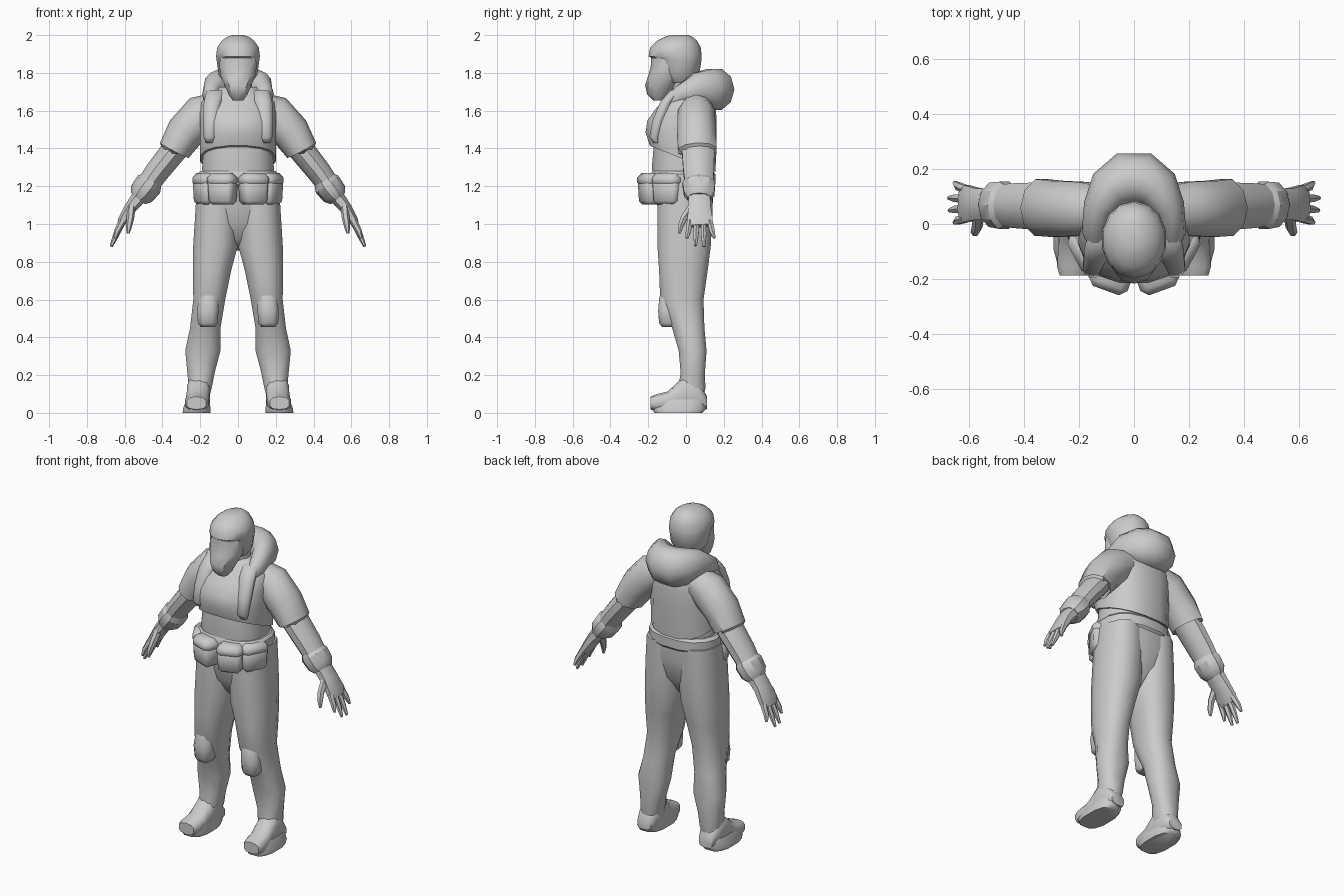
import bpy, bmesh
from math import cos, sin, pi, copysign, radians
from mathutils import Vector, Matrix

X, Y, Z = Vector((1, 0, 0)), Vector((0, 1, 0)), Vector((0, 0, 1))


def finish(name, bm, mirror, angle):
    bmesh.ops.recalc_face_normals(bm, faces=bm.faces)
    me = bpy.data.meshes.new(name)
    bm.to_mesh(me)
    bm.free()
    ob = bpy.data.objects.new(name, me)
    bpy.context.collection.objects.link(ob)
    bpy.ops.object.select_all(action='DESELECT')
    ob.select_set(True)
    bpy.context.view_layer.objects.active = ob
    bpy.ops.object.shade_smooth_by_angle(angle=radians(angle))
    if mirror:
        ob.modifiers.new("Mirror", 'MIRROR')
    return ob


def loft(name, rings, n=12, axes=(X, Y), side=None, p=2.0, mirror=False, angle=40):
    """Skin rings (x, y, z, ru, rv[, tilt]); with side set, rings follow the path."""
    bm = bmesh.new()
    pts = [Vector(r[:3]) for r in rings]
    loops = []
    for i, r in enumerate(rings):
        u, v = axes
        if side is not None:
            t = (pts[min(i + 1, len(pts) - 1)] - pts[max(i - 1, 0)]).normalized()
            u = (side - t * side.dot(t)).normalized()
            v = t.cross(u)
        tilt = r[5] if len(r) > 5 else 0
        loop = []
        for k in range(n):
            a = 2 * pi * (k + 0.5) / n
            c, s = cos(a), sin(a)
            c = copysign(abs(c) ** (2 / p), c) * r[3]
            s = copysign(abs(s) ** (2 / p), s) * r[4]
            loop.append(bm.verts.new(pts[i] + u * c + v * s + Z * tilt * s))
        loops.append(loop)
    for a, b in zip(loops, loops[1:]):
        for k in range(n):
            bm.faces.new((a[k], a[(k + 1) % n], b[(k + 1) % n], b[k]))
    bm.faces.new(loops[0])
    bm.faces.new(loops[-1])
    return finish(name, bm, mirror, angle)


def column(name, rows, **kw):
    """Upright centred loft from rows (z, half width, front y, back y[, tilt])."""
    return loft(name, [(0, (f + b) / 2, z, w, (b - f) / 2, *t)
                       for z, w, f, b, *t in rows], **kw)


def block(name, centre, size, turn=0, bevel=0.015, taper=1.0):
    bm = bmesh.new()
    bmesh.ops.create_cube(bm, size=1)
    for v in bm.verts:
        if v.co.z < 0:
            v.co.x *= taper
            v.co.y *= taper
    bmesh.ops.scale(bm, vec=size, verts=bm.verts)
    bmesh.ops.bevel(bm, geom=bm.edges[:], offset=bevel, segments=1, affect='EDGES')
    bmesh.ops.transform(bm, verts=bm.verts, matrix=Matrix.Translation(centre)
                        @ Matrix.Rotation(radians(turn), 4, 'Z'))
    return finish(name, bm, True, 50)


# Head: helmet with brow, breathing mask, neck
column("helmet", [(1.75, .075, -.10, .03), (1.79, .105, -.15, .07),
                  (1.875, .117, -.176, .083), (1.888, .119, -.198, .083),
                  (1.935, .113, -.19, .078), (1.97, .088, -.155, .058),
                  (1.99, .06, -.115, .035), (2.0, .03, -.085, .015)], n=14)
column("face_mask", [(1.655, .03, -.175, -.12), (1.685, .052, -.205, -.09),
                     (1.735, .074, -.217, -.05), (1.785, .097, -.2, -.02),
                     (1.83, .102, -.187, -.02), (1.88, .1, -.185, -.02)], n=10, p=2.3)
column("neck", [(1.58, .09, -.08, .1), (1.69, .078, -.075, .07), (1.82, .075, -.08, .06)])

# Cropped jacket: hem rises toward the front
column("jacket", [(1.345, .188, -.17, .14, -.4), (1.345, .203, -.195, .158, -.4),
                  (1.42, .205, -.217, .163, -.35), (1.50, .205, -.208, .165, -.25),
                  (1.58, .205, -.168, .165, -.15), (1.645, .195, -.13, .155),
                  (1.695, .155, -.09, .13), (1.725, .10, -.06, .09)], n=16, p=2.4)
loft("chest_drape", [(.125, -.05, 1.71, .045, .035), (.135, -.105, 1.645, .05, .035),
                     (.143, -.145, 1.55, .045, .035), (.148, -.168, 1.46, .036, .028),
                     (.15, -.16, 1.43, .022, .015)], n=8, mirror=True, angle=60)
column("undershirt", [(1.22, .19, -.175, .14), (1.30, .193, -.183, .14),
                      (1.46, .18, -.17, .13)], n=16, p=2.4)

# Lowered hood wrapped behind the neck
half = [(.125, -.11, 1.62, .03, .025), (.145, -.03, 1.685, .05, .045),
        (.125, .06, 1.72, .085, .06), (.085, .125, 1.718, .108, .085),
        (.035, .158, 1.712, .115, .102)]
loft("hood", half + [(-h[0], *h[1:]) for h in reversed(half)],
     n=10, side=Z, angle=60)

# Arms: sleeve, forearm, glove cuff
loft("sleeve", [(.08, .05, 1.625, .085, .08), (.19, .055, 1.575, .103, .112),
                (.28, .055, 1.485, .107, .102), (.337, .06, 1.39, .108, .086),
                (.333, .06, 1.385, .085, .065)], n=10, side=Y, mirror=True)
loft("forearm", [(.29, .06, 1.45, .085, .07), (.35, .065, 1.375, .09, .068),
                 (.43, .067, 1.275, .085, .064), (.49, .07, 1.19, .075, .058)],
     n=10, side=Y, mirror=True)
loft("glove_cuff", [(.453, .068, 1.235, .075, .058), (.472, .068, 1.21, .09, .075),
                    (.51, .07, 1.16, .085, .07), (.53, .07, 1.135, .065, .048)],
     n=10, side=Y, mirror=True, angle=30)

# Gloved hand with fingers
loft("palm", [(.51, .07, 1.16, .06, .045), (.57, .072, 1.085, .062, .034),
              (.61, .074, 1.02, .072, .027), (.625, .076, .99, .066, .018)],
     n=8, side=Y, p=2.5, mirror=True)
for i, (y0, y1, tip) in enumerate([(.02, .005, .925), (.056, .05, .885),
                                   (.092, .095, .88), (.126, .15, .925)]):
    dx = (1 - tip) * .45
    loft(f"finger_{i + 1}", [(.612, y0, 1.015, .017, .02),
                             (.63 + dx * .3, (y0 + y1) / 2, (1 + tip) / 2, .016, .016),
                             (.618 + dx, y1, tip, .008, .008)],
         n=6, side=Y, mirror=True)
loft("thumb", [(.565, .03, 1.085, .025, .022), (.57, -.012, 1.03, .02, .02),
               (.578, -.03, .985, .016, .016), (.582, -.034, .95, .008, .008)],
     n=6, side=Y, mirror=True)

# Belt and pouches with flaps
column("belt", [(1.195, .205, -.175, .145), (1.21, .218, -.19, .158),
                (1.265, .218, -.19, .158), (1.28, .203, -.18, .145)], n=16, p=2.4)
for part, c, turn, w, d in (("front_pouch", (.081, -.183), 20, .15, .125),
                            ("side_pouch", (.172, -.098), 62, .16, .10)):
    block(part, (*c, 1.168), (w * .95, d * .93, .13), turn, .018, .9)
    block(part + "_flap", (*c, 1.232), (w, d, .075), turn, .025)

# Trousers and boot shafts
loft("trouser_leg", [(.207, .02, .06, .05, .07), (.2, .03, .13, .062, .075),
                     (.196, .036, .21, .074, .066),
                     (.186, .035, .33, .096, .076), (.173, .012, .45, .083, .088),
                     (.152, -.022, .6, .087, .118), (.138, -.014, .75, .104, .132),
                     (.12, -.01, .88, .121, .145), (.113, -.006, 1.05, .117, .15),
                     (.108, -.006, 1.22, .112, .15)],
     n=12, p=2.4, mirror=True, angle=60)
column("trouser_seat", [(.86, .025, -.04, .03), (.92, .08, -.095, .07),
                        (1.0, .15, -.138, .12), (1.12, .219, -.158, .146),
                        (1.24, .212, -.165, .147)], n=16, p=2.5, angle=60)
loft("knee_pad", [(.16, -.085, .455, .04, .045), (.16, -.09, .475, .056, .056),
                  (.16, -.095, .54, .06, .056), (.155, -.09, .61, .056, .055),
                  (.15, -.08, .66, .04, .045)], n=8, p=2.5, mirror=True, angle=50)

# Boots: foot lofted heel to toe, flaring toward the sole
loft("boot_foot", [(.208, .11, .055, .046, .035), (.207, .07, .08, .06, .075),
                   (.209, .0, .105, .063, .1), (.21, -.045, .085, .063, .078),
                   (.214, -.095, .06, .064, .054), (.218, -.155, .053, .064, .046),
                   (.22, -.187, .052, .052, .034)],
     n=10, axes=(X, Z), p=2.6, mirror=True, angle=50)
loft("boot_sole", [(.22, -.04, 0, .075, .13), (.218, -.038, .022, .075, .148),
                   (.213, -.035, .07, .062, .143)], n=12, p=2.8, mirror=True, angle=50)
